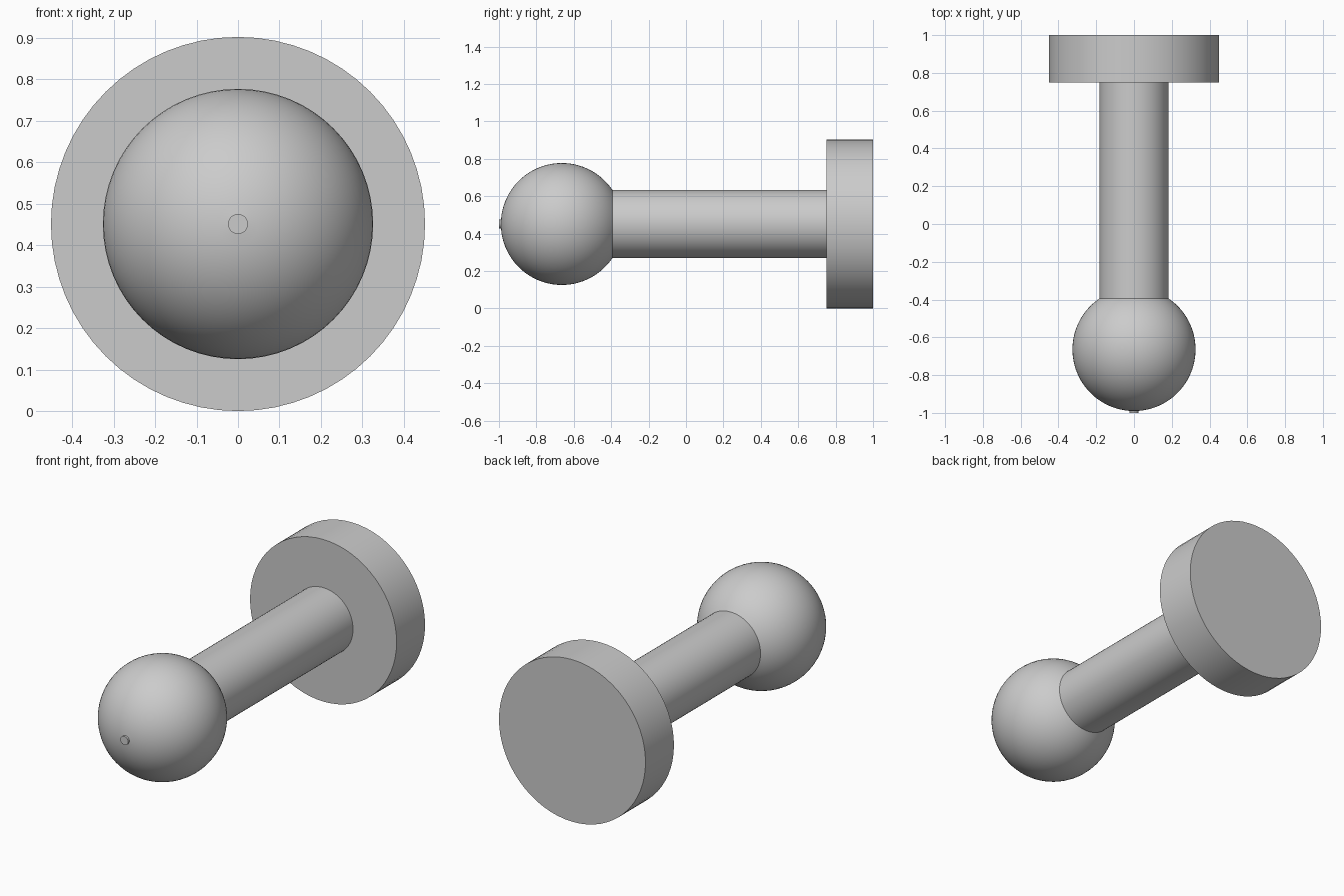
import bpy, bmesh
from math import sin, cos, pi, asin, radians

if "Cube" in bpy.data.objects:
    bpy.data.objects.remove(bpy.data.objects["Cube"])

AXIS_Z = 0.451
BALL_R, BALL_Y = 0.326, -0.664
SHAFT_R, FLANGE_R, NUB_R = 0.183, 0.451, 0.024


def lathe(name, profile, sides=64):
    """Revolve (radius, y) points around the horizontal y axis."""
    bm = bmesh.new()
    rings = []
    for r, y in profile:
        rings.append([bm.verts.new((r * sin(2 * pi * i / sides), y,
                                    AXIS_Z + r * cos(2 * pi * i / sides)))
                      for i in range(sides)])
    for a, b in zip(rings, rings[1:]):
        for i in range(sides):
            j = (i + 1) % sides
            bm.faces.new((a[i], a[j], b[j], b[i]))
    bmesh.ops.remove_doubles(bm, verts=bm.verts, dist=1e-5)
    bmesh.ops.dissolve_degenerate(bm, edges=bm.edges, dist=1e-6)
    # profiles run from front (-y) to back, so every face points the same way
    bm.normal_update()
    face = max(bm.faces, key=lambda f: f.calc_center_median().z)
    if face.normal.z < 0:
        bmesh.ops.reverse_faces(bm, faces=bm.faces)
    mesh = bpy.data.meshes.new(name)
    bm.to_mesh(mesh)
    bm.free()
    obj = bpy.data.objects.new(name, mesh)
    bpy.context.collection.objects.link(obj)
    bpy.ops.object.select_all(action='DESELECT')
    obj.select_set(True)
    bpy.context.view_layer.objects.active = obj
    bpy.ops.object.shade_smooth_by_angle(angle=radians(30))
    return obj


# Ball, running from the nub to where the shaft meets it
start, end = asin(NUB_R / BALL_R), pi - asin(SHAFT_R / BALL_R)
steps = 32
angles = [start + (end - start) * k / steps for k in range(steps + 1)]
lathe("ball", [(BALL_R * sin(t), BALL_Y - BALL_R * cos(t)) for t in angles])
ball_back = BALL_Y - BALL_R * cos(end)
ball_front = BALL_Y - BALL_R * cos(start)

# Small nub on the tip of the ball
lathe("tip_nub", [(0, -1.0), (NUB_R, -1.0), (NUB_R, ball_front)], 32)

# Straight shaft
lathe("shaft", [(SHAFT_R, ball_back), (SHAFT_R, 0.75)])

# Round flange at the back
lathe("flange", [(SHAFT_R, 0.75), (FLANGE_R, 0.75), (FLANGE_R, 1.0), (0, 1.0)])
